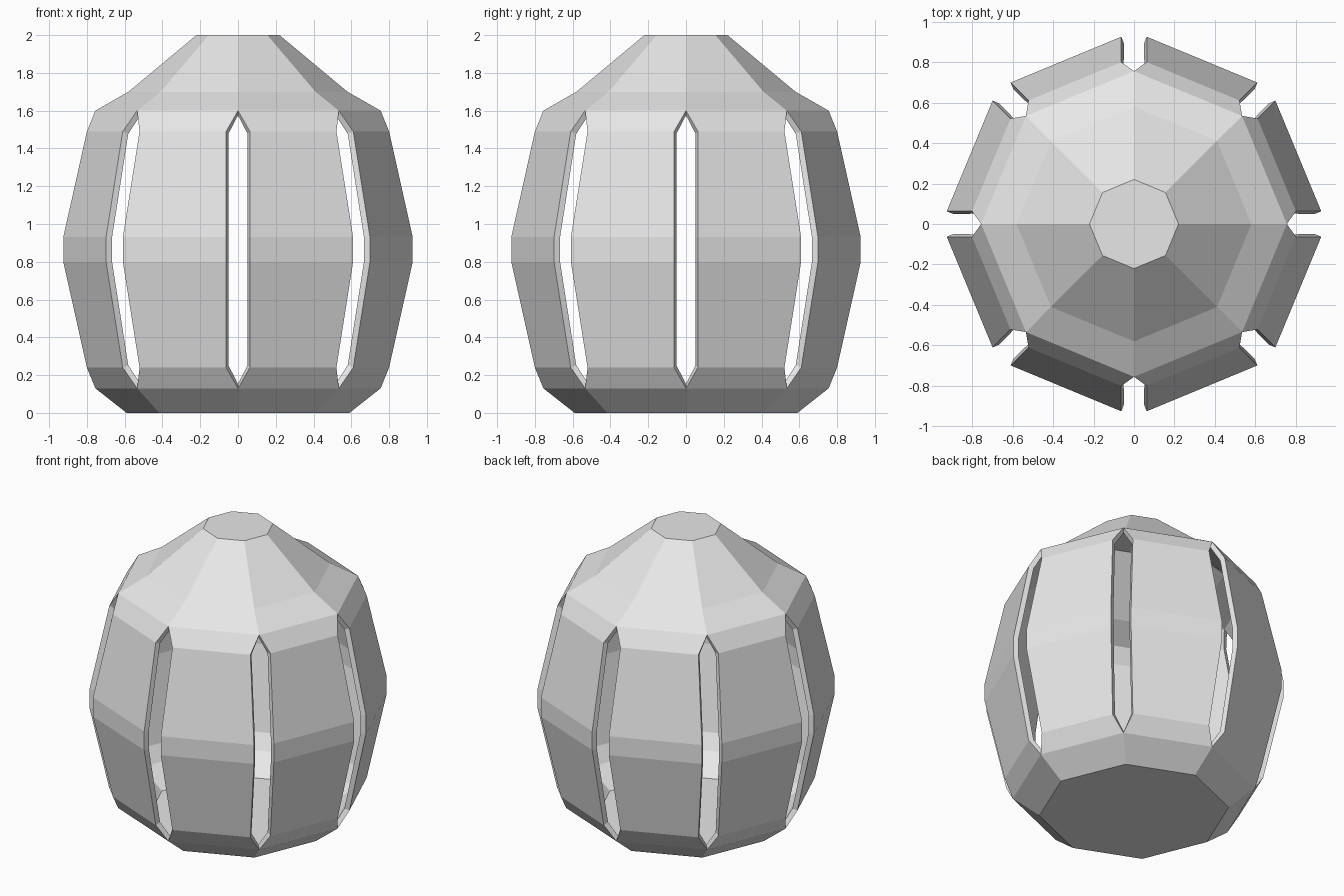
import bpy
import bmesh
from math import cos, sin, tau

cube = bpy.data.objects.get("Cube")
if cube:
    bpy.data.objects.remove(cube, do_unlink=True)

SIDES = 8
SLOT = 0.063   # half the width of a corner slot
WALL = 0.034

# Profile from bottom to top: corner radius, height, half slot width
PROFILE = [
    (0.59, 0.0, 0), (0.755, 0.13, 0),
    (0.80, 0.24, SLOT), (0.925, 0.80, SLOT),
    (0.925, 0.93, SLOT), (0.80, 1.49, SLOT),
    (0.755, 1.60, 0), (0.58, 1.70, 0), (0.22, 2.0, 0),
]


def corner(bm, level, k, side):
    """Vertex at corner k, shifted sideways to leave room for the slot."""
    r, z, gap = level
    a = tau * k / SIDES
    g = side * gap
    return bm.verts.new((r * cos(a) - g * sin(a), r * sin(a) + g * cos(a), z))


def make_material(name, value):
    mat = bpy.data.materials.new(name)
    mat.use_nodes = True
    color = (value, value, value, 1)
    mat.diffuse_color = color
    for node in mat.node_tree.nodes:
        if node.type == 'BSDF_PRINCIPLED':
            node.inputs["Base Color"].default_value = color
    return mat


# Faceted side panels, joined only above and below the slots
bm = bmesh.new()
for k in range(SIDES):
    left = [corner(bm, level, k, 1) for level in PROFILE]
    right = [corner(bm, level, k + 1, -1) for level in PROFILE]
    for i in range(len(PROFILE) - 1):
        bm.faces.new((left[i], right[i], right[i + 1], left[i + 1]))

# Floor and roof caps
for level, step in ((PROFILE[0], -1), (PROFILE[-1], 1)):
    bm.faces.new([corner(bm, level, k, 0) for k in range(SIDES)][::step])
bmesh.ops.remove_doubles(bm, verts=bm.verts, dist=0.0005)

mesh = bpy.data.meshes.new("lantern_shell")
bm.to_mesh(mesh)
bm.free()
shell = bpy.data.objects.new("lantern_shell", mesh)
bpy.context.collection.objects.link(shell)
mesh.materials.append(make_material("light_grey", 0.8))

# Inward wall thickness gives the slots their rims
wall = shell.modifiers.new("wall", 'SOLIDIFY')
wall.thickness = WALL
wall.offset = -1
